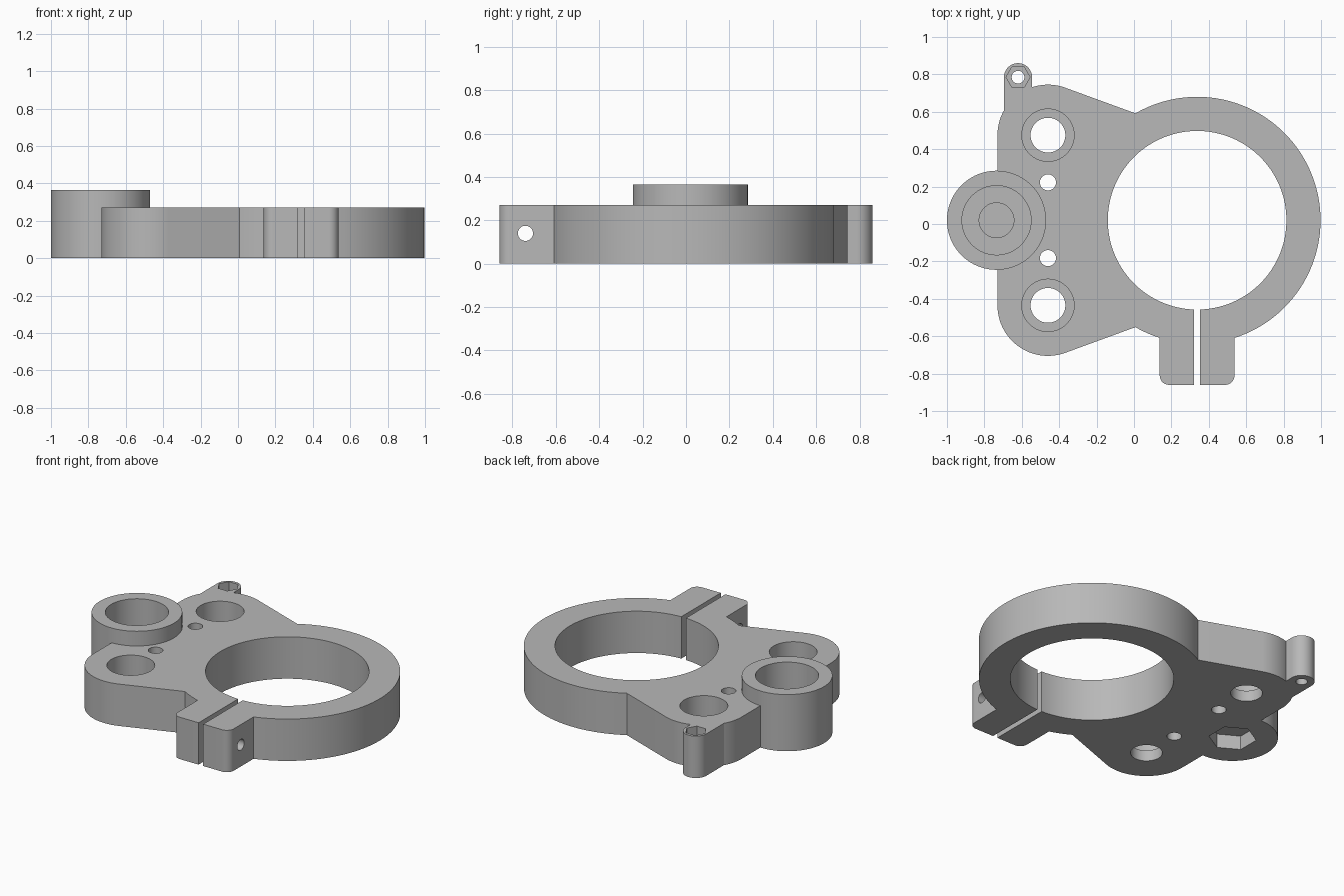
import bpy, bmesh
from math import sin, cos, radians, acos, asin, degrees, pi
from mathutils import Matrix

if "Cube" in bpy.data.objects:
    bpy.data.objects.remove(bpy.data.objects["Cube"])

MID = 0.02                      # symmetry line of the plate
RING = (0.3375, MID)
OUTER, INNER = 0.66, 0.4775
THICK, BOSS_TOP = 0.27, 0.365
BOSS = (-0.735, MID)
UPPER, LOWER = (-0.46, 0.475), (-0.46, -0.435)
CORNER = 0.27
LUG, LUG_R = (-0.62, 0.785), 0.075
EAR, EAR_R, SLOT = 0.2, 0.05, 0.0165
EAR_END = -0.86

grey = bpy.data.materials.new("mid grey")
grey.use_nodes = True
grey.diffuse_color = (0.48, 0.48, 0.48, 1)
grey.node_tree.nodes["Principled BSDF"].inputs["Base Color"].default_value = (0.48, 0.48, 0.48, 1)


def arc(centre, r, start, end, step=3):
    n = max(2, round(abs(end - start) / step))
    angles = [radians(start + (end - start) * i / n) for i in range(n + 1)]
    return [(centre[0] + r * cos(a), centre[1] + r * sin(a)) for a in angles]


def circle(centre, r, n=64, turn=0.0):
    return [(centre[0] + r * cos(turn + 2 * pi * i / n),
             centre[1] + r * sin(turn + 2 * pi * i / n)) for i in range(n)]


def prism(name, points, bottom, top, matrix=None):
    bm = bmesh.new()
    face = bm.faces.new([bm.verts.new((x, y, bottom)) for x, y in points])
    new = bmesh.ops.extrude_face_region(bm, geom=[face])["geom"]
    bmesh.ops.translate(bm, vec=(0, 0, top - bottom),
                        verts=[v for v in new if isinstance(v, bmesh.types.BMVert)])
    if matrix:
        bm.transform(matrix)
    bmesh.ops.recalc_face_normals(bm, faces=bm.faces)
    mesh = bpy.data.meshes.new(name)
    bm.to_mesh(mesh)
    bm.free()
    mesh.materials.append(grey)
    obj = bpy.data.objects.new(name, mesh)
    bpy.context.collection.objects.link(obj)
    return obj


def combine(target, tool, operation):
    mod = target.modifiers.new("combine", "BOOLEAN")
    mod.operation, mod.solver, mod.object = operation, "EXACT", tool
    bpy.context.view_layer.objects.active = target
    bpy.ops.object.modifier_apply(modifier=mod.name)
    bpy.data.objects.remove(tool)


# Plate outline: split ring, tapered plate, lug and clamp ears
ear_angle = degrees(asin(EAR / OUTER))
slot_angle = degrees(asin(SLOT / INNER))
lug_right = degrees(acos((LUG[0] + LUG_R - UPPER[0]) / CORNER))
lug_left = degrees(acos((LUG[0] - LUG_R - UPPER[0]) / CORNER))
x, ear_y = RING[0], EAR_END + EAR_R
outline = (
    arc(RING, OUTER, ear_angle - 90, 120)
    + arc(UPPER, CORNER, 70, lug_right)
    + arc(LUG, LUG_R, 0, 180, 6)
    + arc(UPPER, CORNER, lug_left, 180)
    + arc(LOWER, CORNER, 180, 290)
    + arc(RING, OUTER, 240, 270 - ear_angle)
    + arc((x - EAR + EAR_R, ear_y), EAR_R, 180, 270, 10)
    + [(x - SLOT, EAR_END)]
    + arc(RING, INNER, 270 - slot_angle, slot_angle - 90)
    + [(x + SLOT, EAR_END)]
    + arc((x + EAR - EAR_R, ear_y), EAR_R, 270, 360, 10)
)
bracket = prism("clamp_bracket", outline, 0, THICK)

# Raised round boss on the side
combine(bracket, prism("boss", circle(BOSS, 0.265, 96), 0, BOSS_TOP), "UNION")

# Boss bore, blind centre hole and hexagonal pocket underneath
cuts = [(circle(BOSS, 0.185), 0.14, 0.5),
        (circle(BOSS, 0.093, 48), 0.105, 0.2),
        (circle(BOSS, 0.14, 6, pi / 2), -0.1, 0.09)]

# Counterbored mounting holes and small through holes
for centre in (UPPER, LOWER):
    cuts.append((circle(centre, 0.14), 0.07, 0.5))
    cuts.append((circle(centre, 0.093, 48), -0.1, 0.2))
for side in (-1, 1):
    cuts.append((circle((-0.46, MID + side * 0.2025), 0.043, 32), -0.1, 0.5))

# Lug hole with a hexagonal nut pocket on top
cuts.append((circle(LUG, 0.064, 6), 0.19, 0.5))
cuts.append((circle(LUG, 0.034, 32), -0.1, 0.25))
for points, bottom, top in cuts:
    combine(bracket, prism("cutter", points, bottom, top), "DIFFERENCE")

# Clamp screw hole through both ears
across = Matrix.Translation((x, -0.74, 0.14)) @ Matrix.Rotation(pi / 2, 4, "Y")
combine(bracket, prism("cutter", circle((0, 0), 0.035, 32), -0.3, 0.3, across), "DIFFERENCE")

bpy.ops.object.select_all(action="DESELECT")
bracket.select_set(True)
bpy.context.view_layer.objects.active = bracket
bpy.ops.object.shade_smooth_by_angle(angle=radians(25))
